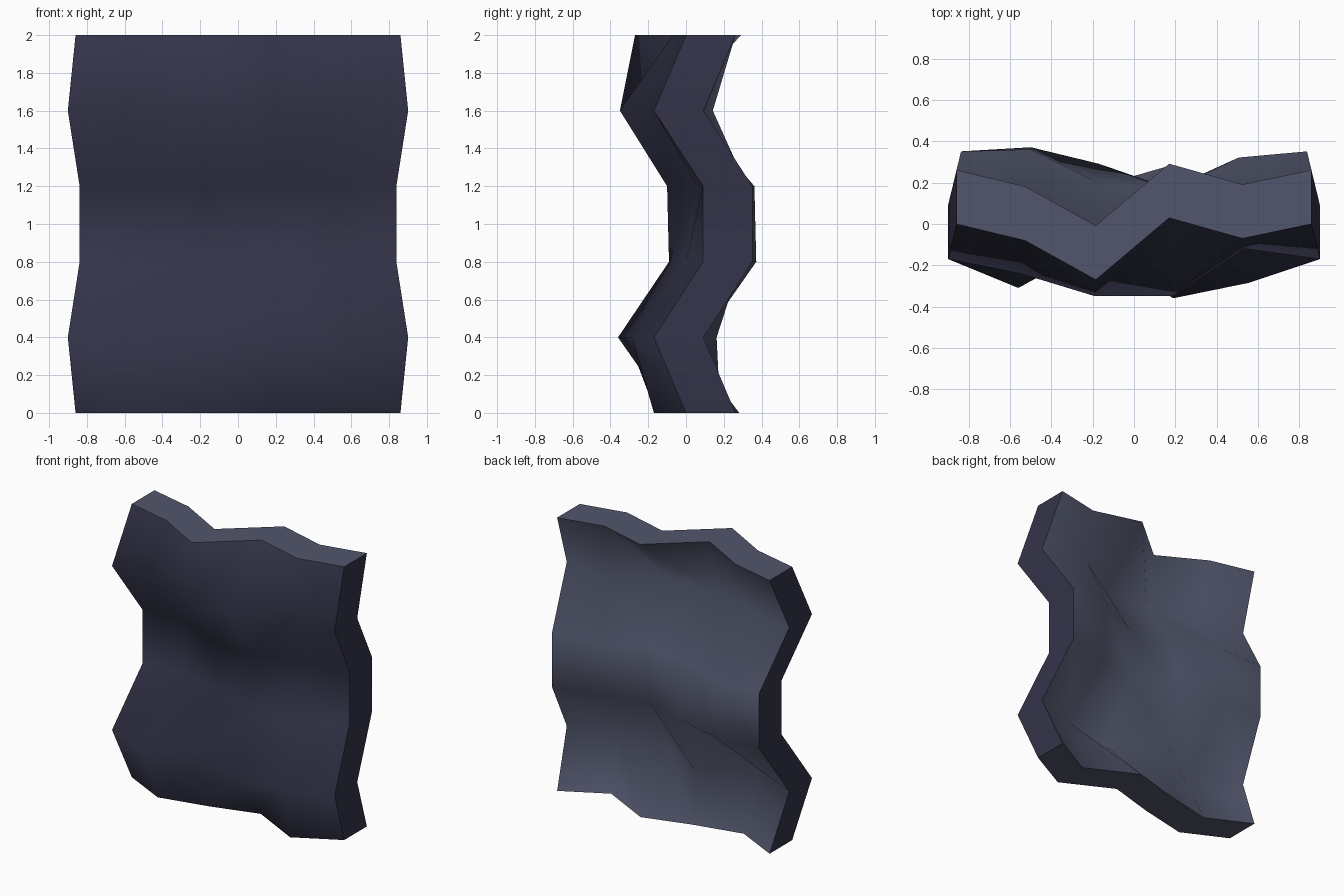
import bpy
import bmesh

if "Cube" in bpy.data.objects:
    bpy.data.objects.remove(bpy.data.objects["Cube"])

THICK = 0.262                                      # slab depth along y
COLS = [-0.86, -0.516, -0.172, 0.172, 0.516, 0.86]  # base x of each column
# Front surface y, one row per 0.4 of height, bottom to top
WAVES = [
    [0.00, -0.16, -0.08, 0.02, -0.17, 0.00],
    [-0.17, -0.31, -0.10, -0.36, -0.285, -0.17],
    [0.09, 0.11, 0.03, -0.09, 0.00, 0.09],
    [0.09, 0.10, -0.06, -0.10, 0.06, 0.09],
    [-0.17, -0.24, -0.35, -0.35, -0.12, -0.17],
    [0.00, -0.08, -0.27, 0.03, -0.07, 0.00],
]
N = len(COLS)


def material(name, rgb):
    mat = bpy.data.materials.new(name)
    mat.diffuse_color = (*rgb, 1.0)
    mat.use_nodes = True
    mat.node_tree.nodes["Principled BSDF"].inputs["Base Color"].default_value = mat.diffuse_color
    return mat


dark = material("dark_slate", (0.034, 0.034, 0.068))
light = material("light_slate", (0.084, 0.094, 0.150))

bm = bmesh.new()


# Wavy sheet of vertices; columns spread slightly where the wave comes forward
def sheet(offset):
    return [[bm.verts.new((x * (1 - 0.28 * y), y + offset, 0.4 * r))
             for x, y in zip(COLS, row)] for r, row in enumerate(WAVES)]


front, back = sheet(0.0), sheet(THICK)
group = bm.faces.layers.int.new("side")


def face(verts, side, mat):
    f = bm.faces.new(verts)
    f[group] = side
    f.material_index = mat
    f.smooth = True


# Front and back surfaces
for r in range(N - 1):
    for c in range(N - 1):
        for s, side, mat in ((front, 0, 0), (back, 1, 1)):
            face([s[r][c], s[r][c + 1], s[r + 1][c + 1], s[r + 1][c]], side, mat)

# Rim: left, right, bottom and top
for i in range(N - 1):
    for k, c in enumerate((0, N - 1)):
        face([front[i][c], front[i + 1][c], back[i + 1][c], back[i][c]], 2 + k, 0)
    for k, r in enumerate((0, N - 1)):
        face([front[r][i], front[r][i + 1], back[r][i + 1], back[r][i]], 4 + k, 1)

bmesh.ops.recalc_face_normals(bm, faces=bm.faces)

# Keep the rim corners crisp, everything else smooth
for e in bm.edges:
    e.smooth = len({f[group] for f in e.link_faces}) == 1

mesh = bpy.data.meshes.new("wavy_slab")
bm.to_mesh(mesh)
bm.free()
mesh.materials.append(dark)
mesh.materials.append(light)
slab = bpy.data.objects.new("wavy_slab", mesh)
bpy.context.collection.objects.link(slab)
